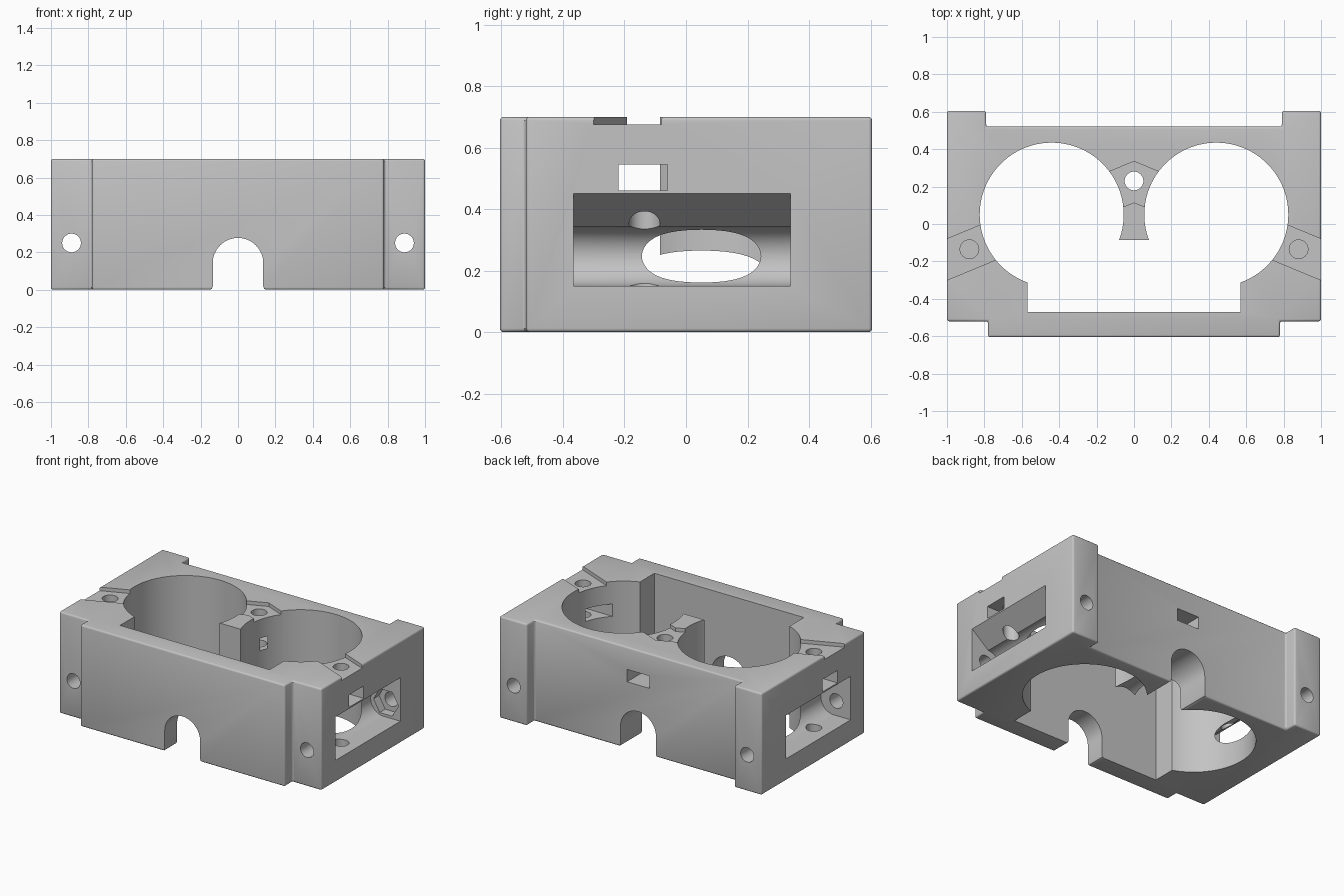
import bpy, bmesh
from math import sin, cos, pi, radians

cube = bpy.data.objects.get("Cube")
if cube:
    bpy.data.objects.remove(cube, do_unlink=True)

grey = bpy.data.materials.new("plain grey")
grey.use_nodes = True
grey.diffuse_color = (0.55, 0.55, 0.55, 1)
grey.node_tree.nodes["Principled BSDF"].inputs["Base Color"].default_value = (0.55, 0.55, 0.55, 1)


def prism(name, points, lo, hi, axis="z"):
    """Extrude a closed profile between lo and hi along an axis."""
    place = {"x": lambda u, v, w: (w, u, v),
             "y": lambda u, v, w: (u, w, v),
             "z": lambda u, v, w: (u, v, w)}[axis]
    bm = bmesh.new()
    ends = [[bm.verts.new(place(u, v, w)) for u, v in points] for w in (lo, hi)]
    bm.faces.new(ends[0])
    bm.faces.new(ends[1])
    n = len(points)
    for i in range(n):
        j = (i + 1) % n
        bm.faces.new((ends[0][i], ends[0][j], ends[1][j], ends[1][i]))
    bmesh.ops.recalc_face_normals(bm, faces=bm.faces)
    mesh = bpy.data.meshes.new(name)
    bm.to_mesh(mesh)
    bm.free()
    mesh.materials.append(grey)
    obj = bpy.data.objects.new(name, mesh)
    bpy.context.collection.objects.link(obj)
    return obj


def arc(cu, cv, r, start, end, n):
    angles = [radians(start + (end - start) * i / n) for i in range(n + 1)]
    return [(cu + r * cos(a), cv + r * sin(a)) for a in angles]


def circle(cu, cv, r, n=48):
    return arc(cu, cv, r, 0, 360, n)[:-1]


def rect(u0, v0, u1, v1):
    return [(u0, v0), (u1, v0), (u1, v1), (u0, v1)]


def apply(obj, mod):
    bpy.context.view_layer.objects.active = obj
    bpy.ops.object.modifier_apply(modifier=mod.name)


def cut(name, *args):
    """Subtract a prism from the housing."""
    tool = prism(name, *args)
    tool.hide_render = True
    mod = housing.modifiers.new(name, "BOOLEAN")
    mod.operation = "DIFFERENCE"
    mod.solver = "EXACT"
    mod.object = tool
    apply(housing, mod)
    bpy.data.objects.remove(tool, do_unlink=True)


# Housing block: four corner columns, stepped front and back
right_half = [(0.78, -0.605), (0.78, -0.52), (1, -0.52), (1, 0.605), (0.79, 0.605), (0.79, 0.52)]
outline = right_half + [(-x, y) for x, y in reversed(right_half)]
housing = prism("housing", outline, 0, 0.7)
bevel = housing.modifiers.new("soft edges", "BEVEL")
bevel.width = 0.012
bevel.segments = 3
bevel.limit_method = "ANGLE"
apply(housing, bevel)

# Main cavity: two round wells joined by a front trough
for s in (-1, 1):
    cut("well", circle(s * 0.44, 0.05, 0.385, 96), -0.1, 0.8)
cut("trough", rect(-0.57, -0.47, 0.57, -0.085), -0.1, 0.8)

# Bent shallow channel across the top
cut("channel", [(-1.2, -0.163), (-1.2, -0.383), (0, 0.115), (1.2, -0.383),
                (1.2, -0.163), (0, 0.335)], 0.675, 0.8)

# Cable arch through front and back, flared at the foot
arch = [(0.155, -0.1), (0.152, 0), (0.14, 0.005), (0.135, 0.018)]
arch_profile = arch + arc(0, 0.142, 0.135, 0, 180, 32) + [(-x, z) for x, z in reversed(arch)]
cut("cable_arch", arch_profile, -0.8, 0.8, "y")

# Centre screw and its nut slot from the back
cut("centre_screw_hole", circle(0, 0.23, 0.05), 0.2, 0.8)
cut("centre_nut_slot", rect(-0.085, 0.46, 0.085, 0.545), 0.145, 0.8, "y")

# Side pockets, screw holes and nut slots, mirrored
pocket = ([(1.1, 0.15)] + arc(0.87, 0.247, 0.097, 270, 90, 32) + [(1, 0.45), (1.1, 0.532)])
for s in (-1, 1):
    cut("side_pocket", [(s * x, z) for x, z in pocket], -0.365, 0.34, "y")
    cut("long_screw_hole", circle(s * 0.89, 0.25, 0.05), -0.8, 0.8, "y")
    cut("nut_recess", circle(s * 0.89, 0.25, 0.095, 6), 0.3, 0.4, "y")
    cut("side_screw_hole", circle(s * 0.88, -0.135, 0.05), 0.1, 0.8)
    cut("side_nut_slot", rect(-0.22, 0.46, -0.06, 0.545), *sorted((s * 0.7, s * 1.1)), "x")

bpy.ops.object.select_all(action="DESELECT")
housing.select_set(True)
bpy.context.view_layer.objects.active = housing
bpy.ops.object.shade_smooth_by_angle(angle=radians(32))
